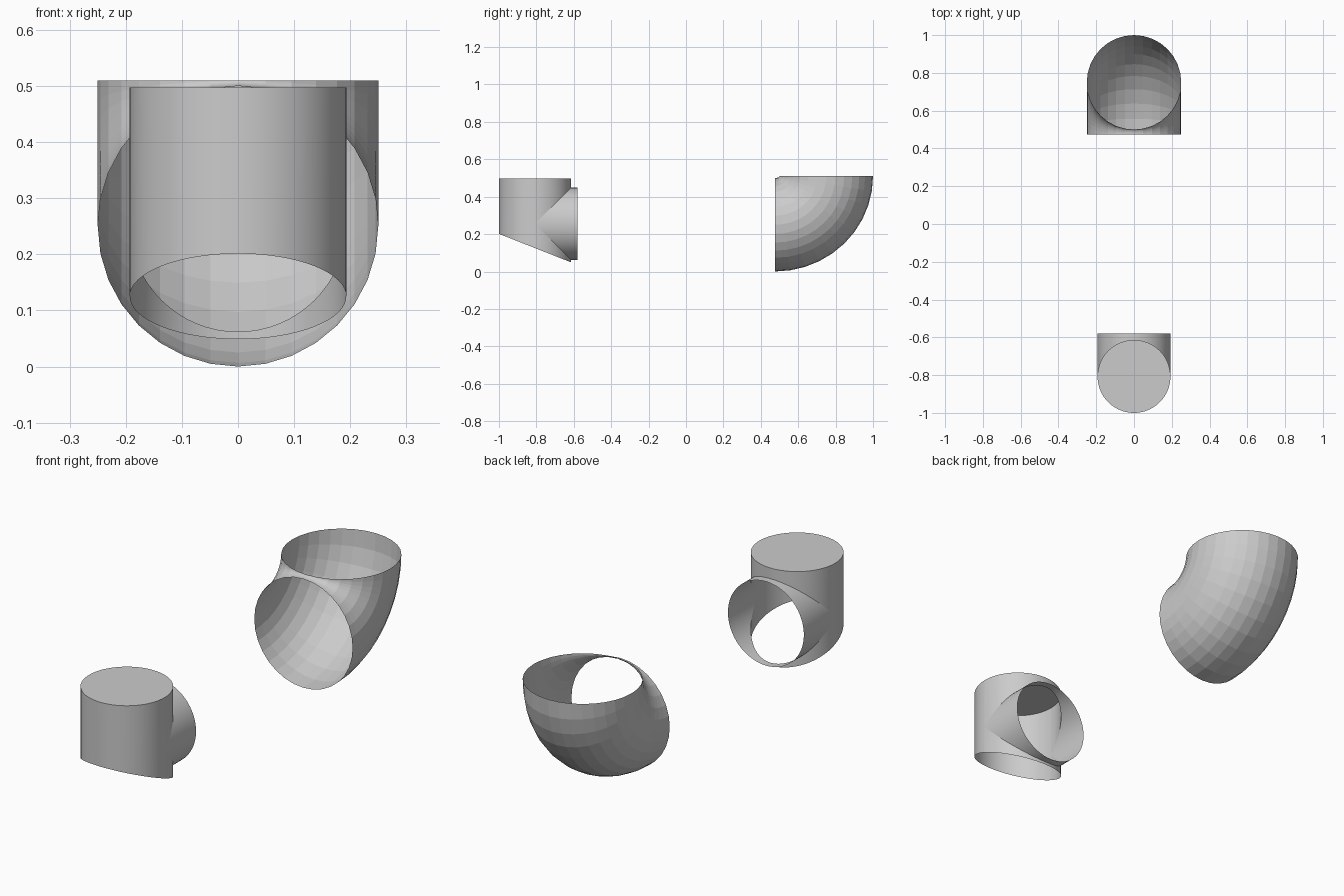
import bpy, bmesh, math

if "Cube" in bpy.data.objects:
    bpy.data.objects.remove(bpy.data.objects["Cube"])

grey = bpy.data.materials.new("plain_grey")
grey.diffuse_color = (0.6, 0.6, 0.6, 1)
grey.use_nodes = True
grey.node_tree.nodes["Principled BSDF"].inputs["Base Color"].default_value = grey.diffuse_color


def finish(name, bm, smooth):
    bmesh.ops.remove_doubles(bm, verts=bm.verts, dist=1e-5)
    bmesh.ops.recalc_face_normals(bm, faces=bm.faces)
    mesh = bpy.data.meshes.new(name)
    bm.to_mesh(mesh)
    bm.free()
    mesh.materials.append(grey)
    ob = bpy.data.objects.new(name, mesh)
    bpy.context.collection.objects.link(ob)
    bpy.ops.object.select_all(action='DESELECT')
    ob.select_set(True)
    bpy.context.view_layer.objects.active = ob
    if smooth:
        bpy.ops.object.shade_smooth_by_angle(angle=math.radians(30))
    return ob


def panel(bm, *points):
    # face from points, dropping coincident neighbours
    keep = [p for i, p in enumerate(points) if math.dist(p, points[i - 1]) > 1e-5]
    if len(keep) > 2:
        bm.faces.new([bm.verts.new(p) for p in keep])


# Capped upright pipe, slanted open bottom, with an equal-sized side branch
R, CY, TOP, BRANCH_Z, BRANCH_END = 0.193, -0.807, 0.497, 0.255, -0.58
N = 64


def slant(y):
    return 0.125 - 0.395 * y


pipe, branch, cap = bmesh.new(), bmesh.new(), []
for i in range(N):
    a, b = (math.tau * k / N for k in (i, i + 1))
    (x0, y0), (x1, y1) = [(R * math.cos(t), R * math.sin(t)) for t in (a, b)]
    p0, p1 = (x0, CY + y0), (x1, CY + y1)
    cap.append((*p0, TOP))
    low = [(*p0, slant(y0)), (*p1, slant(y1))]
    high = [(*p1, TOP), (*p0, TOP)]
    if i >= N // 2:
        panel(pipe, *low, *high)
        continue
    # wall below and above the branch hole, then the branch itself
    under = [(*p1, BRANCH_Z - y1), (*p0, BRANCH_Z - y0)]
    over = [(*p0, BRANCH_Z + y0), (*p1, BRANCH_Z + y1)]
    panel(pipe, *low, *under)
    panel(pipe, *over, *high)
    for s in (-1, 1):
        panel(branch, (*p0, BRANCH_Z + s * y0), (*p1, BRANCH_Z + s * y1),
              (x1, BRANCH_END, BRANCH_Z + s * y1), (x0, BRANCH_END, BRANCH_Z + s * y0))
panel(pipe, *cap)
finish("upright_pipe", pipe, True)
finish("side_branch", branch, True)

# Open quarter-bend elbow
elbow = bmesh.new()
SIDES, STEPS, TUBE = 32, 10, 0.25


def bend(i, j):
    t, u = math.pi / 2 * i / STEPS, math.tau * j / SIDES
    out = TUBE * math.cos(u)
    return (TUBE * math.sin(u),
            0.475 + math.sin(t) * (0.275 + out),
            0.51 - math.cos(t) * (0.26 + out))


for i in range(STEPS):
    for j in range(SIDES):
        panel(elbow, bend(i, j), bend(i + 1, j), bend(i + 1, j + 1), bend(i, j + 1))
finish("elbow_pipe", elbow, False)
